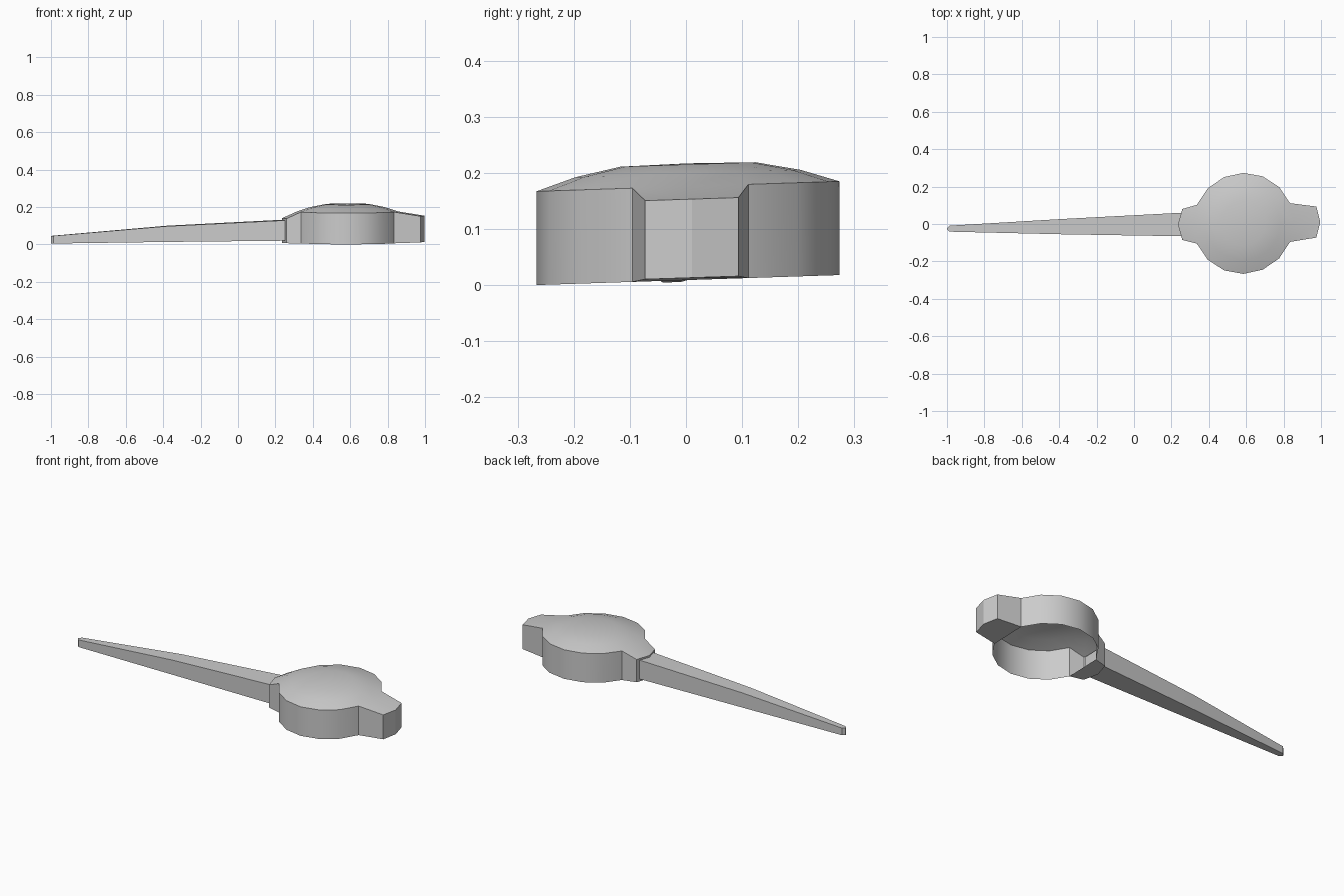
import bpy, bmesh, math

if "Cube" in bpy.data.objects:
    bpy.data.objects.remove(bpy.data.objects["Cube"])


def place(x, y, z):
    """Apply the slight yaw and sideways tilt of the whole model."""
    y += 0.018 * (x - 0.4)
    return (x, y, z + 0.033 * y + 0.009)


def finish(name, bm, closed):
    bmesh.ops.remove_doubles(bm, verts=bm.verts, dist=0.0005)
    bmesh.ops.recalc_face_normals(bm, faces=bm.faces)
    mesh = bpy.data.meshes.new(name)
    bm.to_mesh(mesh)
    bm.free()
    ob = bpy.data.objects.new(name, mesh)
    bpy.context.collection.objects.link(ob)
    bpy.ops.object.select_all(action='DESELECT')
    ob.select_set(True)
    bpy.context.view_layer.objects.active = ob
    bpy.ops.object.shade_smooth_by_angle(angle=math.radians(28))
    return ob


# Head: open-bottomed domed cup with a tab on the right and a neck on the left
N, CX = 16, 0.585
bm = bmesh.new()


def vert(x, y, z):
    return bm.verts.new(place(x, y, z))


def ring(r, z):
    return [vert(CX + r * math.cos(2 * math.pi * i / N),
                 r * math.sin(2 * math.pi * i / N), z) for i in range(N)]


rings = [ring(r, z) for r, z in ((0.27, 0.167), (0.2, 0.19), (0.12, 0.206))]
rim, base = rings[0], ring(0.27, 0.0)
for a, b in zip(rings, rings[1:]):
    for i in range(N):
        j = (i + 1) % N
        bm.faces.new((a[i], a[j], b[j], b[i]))
top = vert(CX, 0, 0.208)
for i in range(N):
    bm.faces.new((rings[-1][i], rings[-1][(i + 1) % N], top))

# Round wall, left open where the tab and neck join
for i in range(N):
    if i not in (15, 0, 7, 8):
        j = (i + 1) % N
        bm.faces.new((base[i], base[j], rim[j], rim[i]))

# Tab and neck: (middle rim index, corner x, tip x, top height, base height)
for mid, xc, xt, zt, zb in ((0, 0.975, 0.996, 0.144, 0.004),
                            (8, 0.258, 0.235, 0.131, 0.0)):
    s = 1 if mid == 0 else -1
    plan = ((xc, -0.083 * s), (xt, 0), (xc, 0.083 * s))
    hi = [vert(x, y, zt) for x, y in plan]
    lo = [vert(x, y, zb) for x, y in plan]
    k = [(mid - 1) % N, mid, mid + 1]
    for n in (0, 1):
        bm.faces.new((rim[k[n]], hi[n], hi[n + 1], rim[k[n + 1]]))
        bm.faces.new((lo[n], lo[n + 1], hi[n + 1], hi[n]))
    for n in (0, 2):
        bm.faces.new((base[k[n]], lo[n], hi[n], rim[k[n]]))
    bm.faces.new((base[k[0]], lo[0], lo[1], lo[2], base[k[2]]))
bmesh.ops.delete(bm, geom=[v for v in bm.verts if not v.link_faces], context='VERTS')
finish("head", bm, False)

# Handle: tapered bar, stations of (x, half width, bottom, top)
bm = bmesh.new()
stations = ((0.262, 0.063, 0.013, 0.122), (-0.38, 0.041, 0.006, 0.09),
            (-0.986, 0.016, -0.003, 0.038), (-1.0, 0.002, -0.003, 0.037))
loops = [[vert(x, y, z) for y, z in ((-w, b), (w, b), (w, t), (-w, t))]
         for x, w, b, t in stations]
for a, b in zip(loops, loops[1:]):
    for i in range(4):
        j = (i + 1) % 4
        bm.faces.new((a[i], a[j], b[j], b[i]))
bm.faces.new(loops[0])
bm.faces.new(loops[-1])
finish("handle", bm, True)
